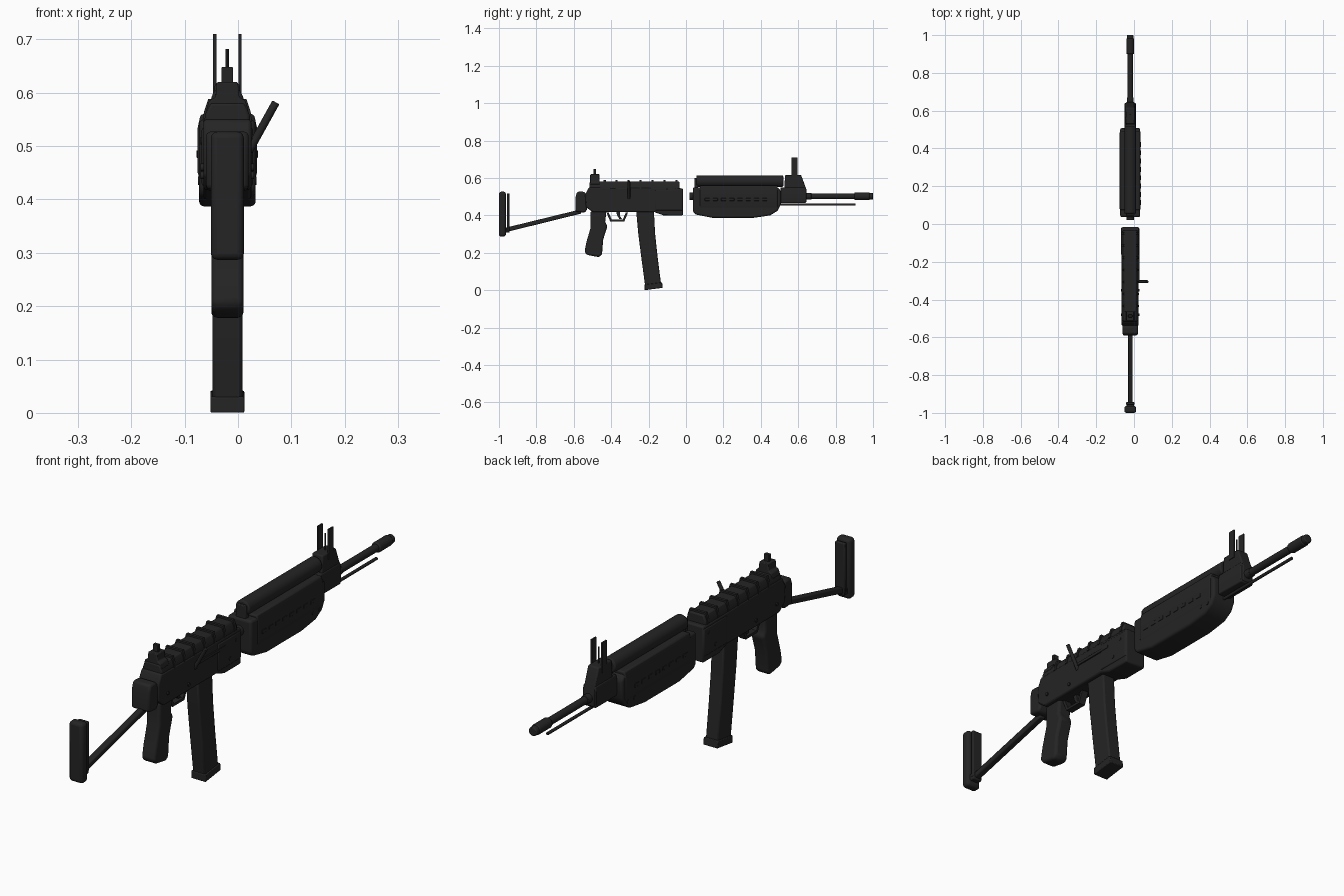
import bpy, bmesh, math
from mathutils import Vector

CX = -0.02  # centre plane of the rifle
mat = bpy.data.materials.new("gunmetal black")
mat.diffuse_color = (0.018, 0.018, 0.018, 1)


def finish(name, bm, bevel=0.0, segs=2):
    bmesh.ops.recalc_face_normals(bm, faces=bm.faces)
    me = bpy.data.meshes.new(name)
    bm.to_mesh(me)
    bm.free()
    me.materials.append(mat)
    ob = bpy.data.objects.new(name, me)
    bpy.context.collection.objects.link(ob)
    if bevel:
        m = ob.modifiers.new("bevel", 'BEVEL')
        m.width, m.segments, m.limit_method = bevel, segs, 'ANGLE'
        m.angle_limit = math.radians(35)
    bpy.context.view_layer.objects.active = ob
    ob.select_set(True)
    bpy.ops.object.shade_smooth_by_angle(angle=math.radians(40))
    ob.select_set(False)
    return ob


def extrude(name, pts, vec, bevel, segs):
    bm = bmesh.new()
    f = bm.faces.new([bm.verts.new(p) for p in pts])
    r = bmesh.ops.extrude_face_region(bm, geom=[f])
    vs = [v for v in r['geom'] if isinstance(v, bmesh.types.BMVert)]
    bmesh.ops.translate(bm, verts=vs, vec=vec)
    return finish(name, bm, bevel, segs)


def side(name, yz, half, bevel=0.0, segs=2, cx=CX):
    """Side outline extruded across x."""
    return extrude(name, [(cx - half, y, z) for y, z in yz], (2 * half, 0, 0), bevel, segs)


def section(name, xz, y0, y1, bevel=0.0, segs=2):
    """Half cross-section (x offset, z), mirrored and extruded along y."""
    pts = [(CX + x, y0, z) for x, z in xz] + [(CX - x, y0, z) for x, z in reversed(xz)]
    return extrude(name, pts, (0, y1 - y0, 0), bevel, segs)


def box(name, y0, y1, z0, z1, half, bevel=0.0, segs=2, cx=CX):
    return side(name, [(y0, z0), (y1, z0), (y1, z1), (y0, z1)], half, bevel, segs, cx)


def rod(name, a, b, r, n=16, bevel=0.0):
    a, b = Vector(a), Vector(b)
    bm = bmesh.new()
    bmesh.ops.create_cone(bm, cap_ends=True, segments=n, radius1=r, radius2=r, depth=(b - a).length)
    q = (b - a).to_track_quat('Z', 'Y')
    for v in bm.verts:
        v.co = q @ v.co + (a + b) / 2
    return finish(name, bm, bevel)


# folding stock
box("butt_pad", -1.0, -0.963, 0.287, 0.527, 0.031, 0.012, 3)
box("butt_front_plate", -0.957, -0.943, 0.318, 0.518, 0.022, 0.004)
box("butt_foot", -0.975, -0.943, 0.308, 0.335, 0.02, 0.004)
side("stock_strut", [(-0.965, 0.31), (-0.56, 0.41), (-0.56, 0.433), (-0.965, 0.334)], 0.013, 0.005)
side("stock_hinge", [(-0.59, 0.42), (-0.54, 0.415), (-0.53, 0.43), (-0.53, 0.51),
                     (-0.545, 0.527), (-0.582, 0.527), (-0.59, 0.5)], 0.04, 0.008)

# receiver
side("receiver", [(-0.535, 0.445), (-0.5, 0.418), (-0.17, 0.418), (-0.12, 0.40), (-0.016, 0.40),
                  (-0.016, 0.545), (-0.52, 0.55), (-0.54, 0.51)], 0.045, 0.006)
box("front_trunnion", -0.165, -0.018, 0.425, 0.535, 0.048, 0.005)
section("top_cover", [(0.043, 0.54), (0.042, 0.558), (0.032, 0.581)], -0.515, -0.035, 0.005)
for i in range(7):
    y = -0.44 + i * 0.064
    section(f"cover_rib_{i}", [(0.046, 0.545), (0.044, 0.563), (0.036, 0.588), ], y, y + 0.011)
box("ejection_rail", -0.31, -0.12, 0.503, 0.515, 0.003, 0.001, cx=0.027)
rod("charging_handle", (0.02, -0.305, 0.49), (0.071, -0.305, 0.582), 0.0075, 12, 0.002)
for s in (-1, 1):
    for i, (y, z) in enumerate([(-0.48, 0.46), (-0.35, 0.445), (-0.09, 0.45), (-0.05, 0.51)]):
        rod(f"receiver_rivet_{s}_{i}", (CX + s * 0.04, y, z), (CX + s * 0.05, y, z), 0.007, 10)

# rear sight
section("rear_sight_base", [(0.04, 0.565), (0.034, 0.585), (0.022, 0.592), (0.02, 0.62)], -0.512, -0.462, 0.003)
box("rear_sight_leaf", -0.494, -0.480, 0.61, 0.648, 0.011, 0.002)

# pistol grip and trigger
side("pistol_grip", [(-0.51, 0.425), (-0.425, 0.425), (-0.432, 0.365), (-0.42, 0.342), (-0.443, 0.27),
                     (-0.449, 0.19), (-0.465, 0.177), (-0.528, 0.188), (-0.543, 0.205),
                     (-0.533, 0.255), (-0.51, 0.335)], 0.03, 0.013, 3)
guard = [(-0.425, 0.415), (-0.405, 0.367), (-0.33, 0.367), (-0.31, 0.415)]
for i in range(3):
    (y0, z0), (y1, z1) = guard[i], guard[i + 1]
    side(f"trigger_guard_{i}", [(y0, z0), (y1, z1), (y1 - (i == 2) * 0.012, z1 + (i == 1) * 0.01),
                               (y0 + (i == 0) * 0.012 - (i == 2) * 0.012, z0 + (i == 1) * 0.01)]
         if i else [(y0, z0), (y1, z1), (y1 + 0.012, z1), (y0 + 0.012, z0)], 0.014)
side("trigger", [(-0.375, 0.425), (-0.355, 0.425), (-0.352, 0.395), (-0.342, 0.38),
                 (-0.356, 0.38), (-0.368, 0.4)], 0.006)

# magazine
side("magazine", [(-0.267, 0.43), (-0.172, 0.43), (-0.165, 0.3), (-0.152, 0.18), (-0.133, 0.03),
                  (-0.218, 0.02), (-0.237, 0.16), (-0.255, 0.3)], 0.028, 0.006)
side("magazine_base", [(-0.222, 0.0), (-0.124, 0.013), (-0.128, 0.042), (-0.222, 0.03)], 0.032, 0.003)

# lower handguard
side("lower_handguard", [(0.037, 0.42), (0.05, 0.405), (0.14, 0.387), (0.36, 0.387), (0.45, 0.4),
                         (0.49, 0.425), (0.508, 0.46), (0.508, 0.53), (0.49, 0.55), (0.037, 0.55)],
     0.053, 0.018, 4)
section("handguard_band", [(0.05, 0.43), (0.0555, 0.45), (0.0555, 0.535), (0.05, 0.56)], 0.075, 0.49, 0.005)
for s in (-1, 1):
    for i in range(8):
        y = 0.1 + i * 0.044
        box(f"handguard_slot_{s}_{i}", y, y + 0.026, 0.478, 0.492, 0.002, 0.001, cx=CX + s * 0.0555)
    for i, y in enumerate((0.43, 0.47)):
        rod(f"handguard_pin_{s}_{i}", (CX + s * 0.035, y, 0.435), (CX + s * 0.055, y, 0.435), 0.008, 10)

# upper handguard
rod("gas_tube_cover", (CX, 0.055, 0.583), (CX, 0.52, 0.583), 0.031, 24, 0.006)
box("gas_tube_bracket", 0.045, 0.065, 0.54, 0.6, 0.022, 0.003)
rod("barrel_shank", (CX, 0.02, 0.502), (CX, 0.06, 0.502), 0.02)

# front sight block
section("front_sight_lower", [(0.028, 0.465), (0.03, 0.48), (0.03, 0.53), (0.026, 0.55)], 0.505, 0.64, 0.004)
side("front_sight_tower", [(0.52, 0.47), (0.645, 0.47), (0.645, 0.535), (0.615, 0.617), (0.53, 0.617)],
     0.024, 0.005)
for s in (-1, 1):
    box(f"sight_ear_{s}", 0.565, 0.595, 0.59, 0.71, 0.003, cx=CX + s * 0.0235)
rod("sight_post", (CX, 0.58, 0.6), (CX, 0.58, 0.682), 0.003, 8)

# barrel, muzzle and cleaning rod
rod("barrel", (CX, 0.5, 0.502), (CX, 0.92, 0.502), 0.015, 20)
rod("barrel_collar", (CX, 0.63, 0.502), (CX, 0.67, 0.502), 0.018, 20, 0.002)
rod("muzzle_brake", (CX, 0.9, 0.502), (CX, 0.982, 0.502), 0.021, 20, 0.005)
rod("muzzle_tip", (CX, 0.975, 0.502), (CX, 1.0, 0.502), 0.018, 20, 0.004)
rod("cleaning_rod", (CX, 0.48, 0.458), (CX, 0.905, 0.458), 0.006, 10)
